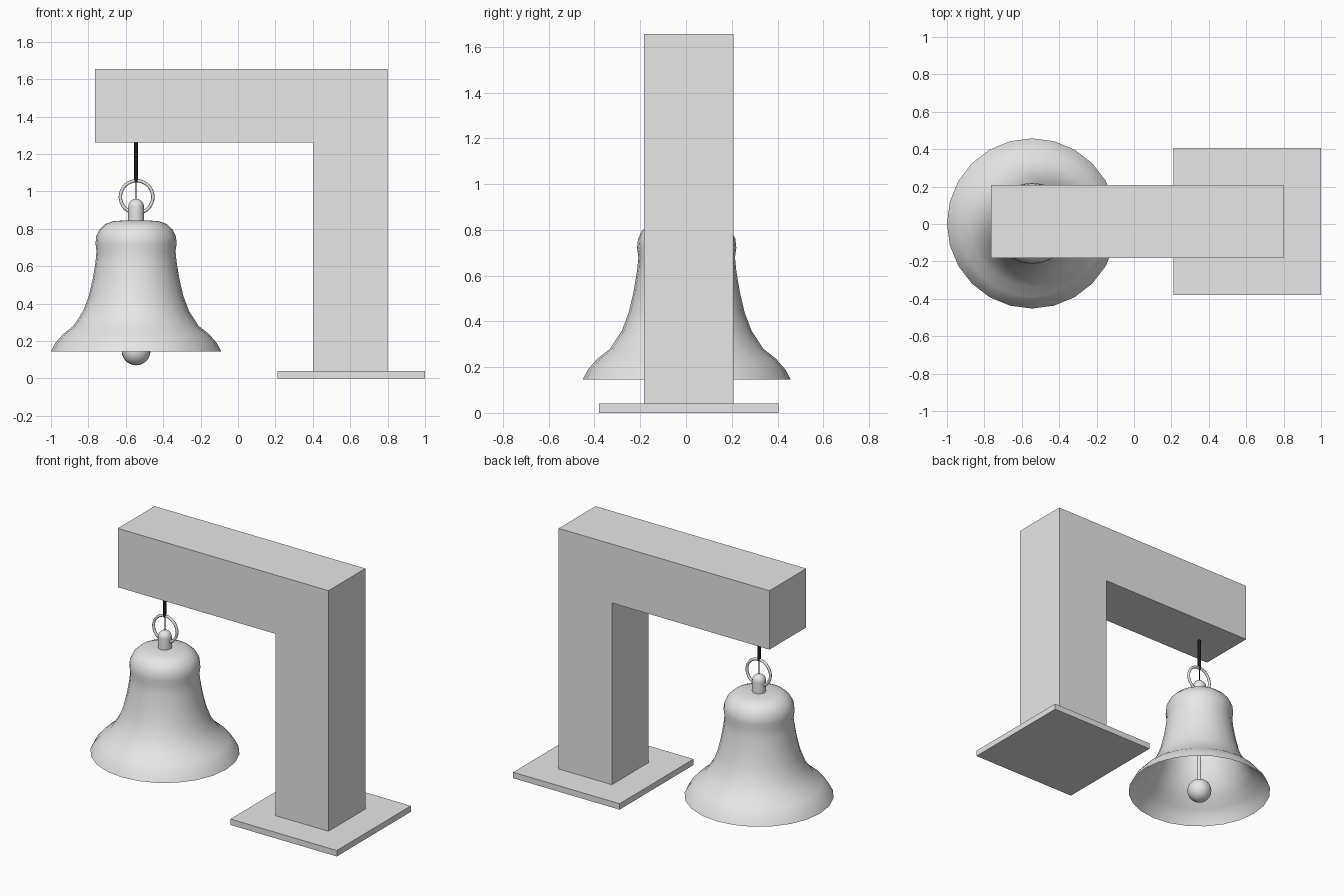
import bpy, bmesh, math
from mathutils import Vector

cube = bpy.data.objects.get("Cube")
if cube:
    bpy.data.objects.remove(cube, do_unlink=True)

BELL_X, BELL_Y = -0.545, 0.003
STAND_Y = 0.0125


def material(name, value):
    mat = bpy.data.materials.new(name)
    mat.use_nodes = True
    color = (value, value, value, 1)
    mat.diffuse_color = color
    mat.node_tree.nodes["Principled BSDF"].inputs["Base Color"].default_value = color
    return mat


GREY = material("light grey", 0.8)
BLACK = material("black cord", 0.01)


def add_object(name, bm, mat, location=(0, 0, 0), smooth=None):
    mesh = bpy.data.meshes.new(name)
    bm.to_mesh(mesh)
    bm.free()
    mesh.materials.append(mat)
    obj = bpy.data.objects.new(name, mesh)
    obj.location = location
    bpy.context.collection.objects.link(obj)
    if smooth:
        bpy.ops.object.select_all(action="DESELECT")
        obj.select_set(True)
        bpy.context.view_layer.objects.active = obj
        bpy.ops.object.shade_smooth_by_angle(angle=math.radians(smooth))
    return obj


def prism(name, outline, depth):
    """Extrude an xz outline along y, centred on the stand."""
    bm = bmesh.new()
    face = bm.faces.new([bm.verts.new((x, -depth / 2, z)) for x, z in outline])
    grown = bmesh.ops.extrude_face_region(bm, geom=[face])["geom"]
    verts = [v for v in grown if isinstance(v, bmesh.types.BMVert)]
    bmesh.ops.translate(bm, verts=verts, vec=(0, depth, 0))
    bmesh.ops.recalc_face_normals(bm, faces=bm.faces)
    return add_object(name, bm, GREY, (0, STAND_Y, 0))


def lathe(name, profile, mat=GREY, steps=24, smooth=50):
    """Spin a profile of (radius, height), listed bottom to top, round the bell axis."""
    bm = bmesh.new()
    verts = [bm.verts.new((r, 0, z)) for r, z in profile]
    edges = [bm.edges.new(pair) for pair in zip(verts, verts[1:])]
    bmesh.ops.spin(bm, geom=verts + edges, axis=(0, 0, 1), cent=(0, 0, 0),
                   angle=math.tau, steps=steps)
    bmesh.ops.remove_doubles(bm, verts=bm.verts, dist=0.0005)
    bmesh.ops.recalc_face_normals(bm, faces=bm.faces)
    # Make sure the open shell faces outward
    low = min(bm.faces, key=lambda f: f.calc_center_median().z)
    center = low.calc_center_median()
    if low.normal.dot(Vector((center.x, center.y, -0.001))) < 0:
        bmesh.ops.reverse_faces(bm, faces=bm.faces)
    return add_object(name, bm, mat, (BELL_X, BELL_Y, 0), smooth)


def rod(name, radius, bottom, top, mat, steps=12):
    return lathe(name, [(0, bottom), (radius, bottom), (radius, top), (0, top)],
                 mat, steps)


def arc(radius, height, start, count=8):
    """Circular profile from the start angle up to the pole."""
    for i in range(count + 1):
        a = start + (math.pi / 2 - start) * i / count
        yield radius * math.cos(a), height + radius * math.sin(a)


# Stand: foot plate and one-piece post with overhanging beam
prism("base_plate", [(0.21, 0), (1, 0), (1, 0.04), (0.21, 0.04)], 0.785)
prism("post_and_beam", [(0.405, 0.04), (0.8, 0.04), (0.8, 1.655),
                        (-0.765, 1.655), (-0.765, 1.26), (0.405, 1.26)], 0.39)

# Bell shell, open underneath
lathe("bell", [(0.455, 0.145), (0.431, 0.19), (0.39, 0.237), (0.335, 0.28),
               (0.283, 0.36), (0.253, 0.44), (0.232, 0.53), (0.217, 0.62),
               (0.211, 0.68), (0.217, 0.72), (0.213, 0.76), (0.196, 0.795),
               (0.165, 0.825), (0.125, 0.84), (0.06, 0.845), (0, 0.845)])

# Domed crown knob
lathe("crown_knob", [(0.042, 0.84)] + list(arc(0.042, 0.918, 0)), steps=20)

# Clapper
rod("clapper_rod", 0.012, 0.2, 0.845, GREY)
lathe("clapper_ball", list(arc(0.077, 0.147, -math.pi / 2, 14)))

# Hanging ring, upright and facing the front
bpy.ops.mesh.primitive_torus_add(location=(BELL_X + 0.003, BELL_Y, 0.97),
                                 rotation=(math.pi / 2, 0, 0),
                                 major_segments=32, minor_segments=8,
                                 major_radius=0.087, minor_radius=0.009)
ring = bpy.context.object
ring.name = "hanging_ring"
ring.data.materials.append(GREY)
bpy.ops.object.shade_smooth_by_angle(angle=math.radians(60))

# Cord, with its thin end inside the ring
rod("cord", 0.011, 1.05, 1.26, BLACK)
rod("cord_end", 0.003, 0.96, 1.05, BLACK, 6)
